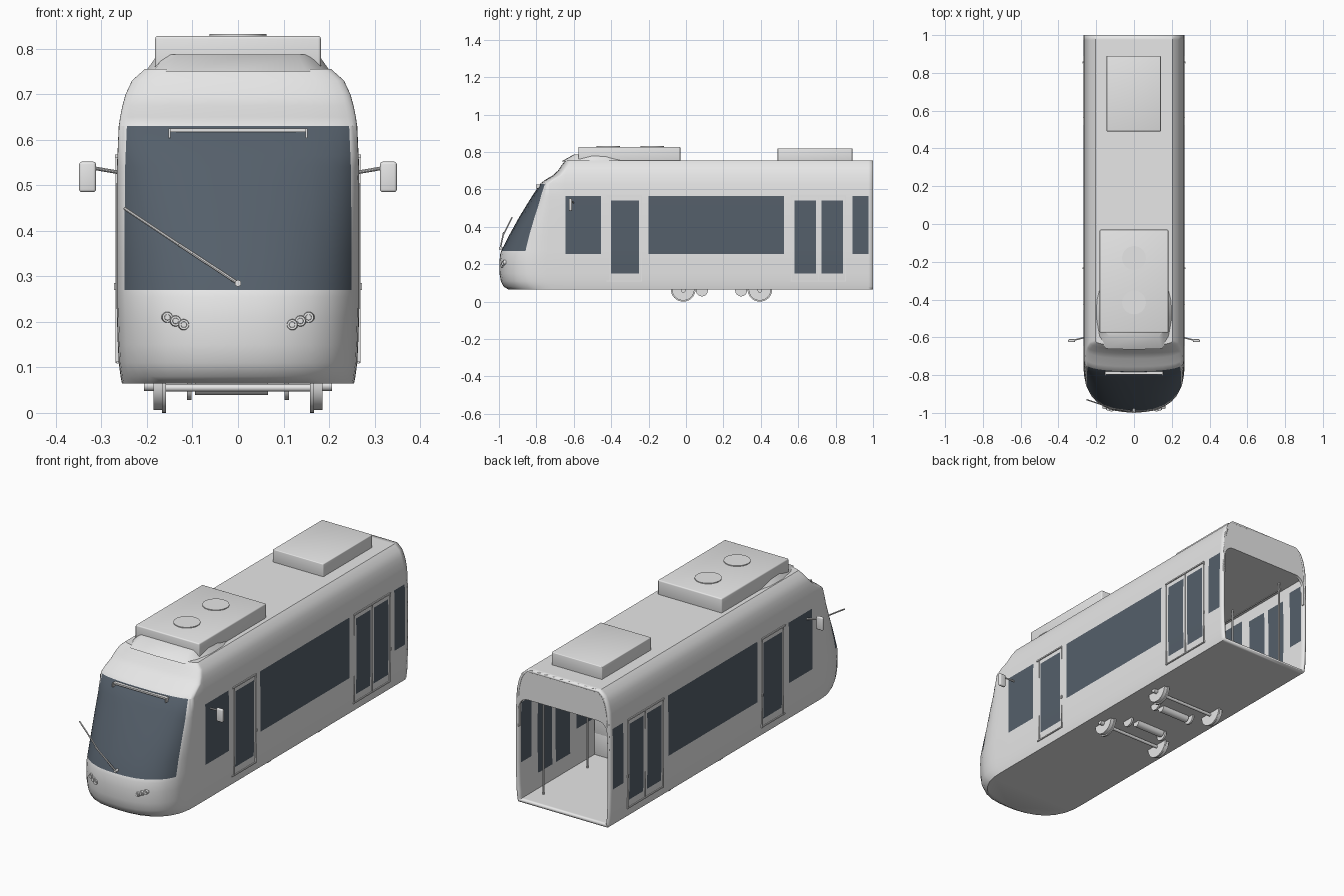
import bpy, bmesh, math
from mathutils import Vector, Matrix

cube = bpy.data.objects.get("Cube")
if cube:
    bpy.data.objects.remove(cube, do_unlink=True)


def material(name, rgb):
    m = bpy.data.materials.new(name)
    m.use_nodes = True
    m.diffuse_color = (*rgb, 1)
    for node in m.node_tree.nodes:
        if node.type == 'BSDF_PRINCIPLED':
            node.inputs["Base Color"].default_value = (*rgb, 1)
    return m


GREY = material("light grey", (0.8, 0.8, 0.8))
GLASS = material("dark blue glass", (0.09, 0.115, 0.145))


def finish(name, bm, mats=(GREY,)):
    bmesh.ops.recalc_face_normals(bm, faces=bm.faces[:])
    me = bpy.data.meshes.new(name)
    bm.to_mesh(me)
    bm.free()
    for m in mats:
        me.materials.append(m)
    me.shade_smooth()
    me.set_sharp_from_angle(angle=math.radians(35))
    ob = bpy.data.objects.new(name, me)
    bpy.context.scene.collection.objects.link(ob)
    return ob


def box(name, lo, hi, bevel=0.0):
    lo, hi = Vector(lo), Vector(hi)
    size = [abs(c) for c in hi - lo]
    bm = bmesh.new()
    mat = Matrix.Translation((lo + hi) / 2) @ Matrix.Diagonal((*size, 1))
    bmesh.ops.create_cube(bm, size=1, matrix=mat)
    if bevel:
        bmesh.ops.bevel(bm, geom=bm.edges[:], offset=bevel, segments=3,
                        profile=0.5, affect='EDGES')
    return finish(name, bm)


def rod(name, a, b, r, r2=None, cut_z=None, sides=24):
    a, b = Vector(a), Vector(b)
    rot = (b - a).to_track_quat('Z', 'Y').to_matrix().to_4x4()
    bm = bmesh.new()
    bmesh.ops.create_cone(bm, cap_ends=True, segments=sides, radius1=r,
                          radius2=r if r2 is None else r2, depth=(b - a).length,
                          matrix=Matrix.Translation((a + b) / 2) @ rot)
    if cut_z is not None:
        bmesh.ops.bisect_plane(bm, geom=bm.verts[:] + bm.edges[:] + bm.faces[:],
                               plane_co=(0, 0, cut_z), plane_no=(0, 0, 1),
                               clear_outer=True)
    return finish(name, bm)


def loft(name, lower, upper):
    """Closed solid between two matching outlines."""
    bm = bmesh.new()
    lo = [bm.verts.new(p) for p in lower]
    up = [bm.verts.new(p) for p in upper]
    n = len(lo)
    for i in range(n):
        j = (i + 1) % n
        bm.faces.new((lo[i], lo[j], up[j], up[i]))
    bm.faces.new(lo[::-1])
    bm.faces.new(up)
    return finish(name, bm)


# Body shell: rows of height, half width, nose position and nose rounding depth
ROWS = [(.065, .255, -.95, .24), (.08, .258, -.975, .25), (.11, .262, -.99, .25),
        (.15, .264, -.997, .25), (.21, .266, -.998, .25), (.255, .267, -.993, .25),
        (.27, .267, -.988, .25), (.35, .267, -.948, .21), (.45, .267, -.893, .16),
        (.54, .266, -.838, .11), (.565, .265, -.822, .09), (.63, .262, -.78, .05),
        (.65, .259, -.755, .05), (.675, .254, -.712, .05), (.70, .247, -.685, .04),
        (.73, .233, -.665, .04), (.755, .205, -.645, .03)]
# Side glass: rear edge, front edge, bottom, top
PANES = [(.975, .89, .255, .565), (.84, .725, .15, .54), (.695, .58, .15, .54),
         (.525, -.20, .255, .565), (-.25, -.40, .15, .54), (-.455, -.645, .255, .565)]
STATIONS = [1.0] + [y for p in PANES for y in p[:2]]
RATIOS = [1, .997, .985, .96, .932, .85, .75, .6, .4, .2, 0]
POWER = 2.5


def nose_y(u, f, d):
    return f + d * (1 - (1 - u ** POWER) ** (1 / POWER))


def outline(z, w, f, d):
    half = [(w, max(y, f + d + .01), z) for y in STATIONS]
    half += [(w * u, nose_y(u, f, d), z) for u in RATIOS]
    return half + [(-x, y, zz) for x, y, zz in half[-2::-1]]


def is_glass(c):
    if c.y < -.66:
        return False
    return any(a > c.y > b and lo < c.z < hi for a, b, lo, hi in PANES)


bm = bmesh.new()
grid = [[bm.verts.new(p) for p in outline(*r)] for r in ROWS]
count = len(grid[0])
first = len(STATIONS) + RATIOS.index(.932)
for k in range(len(grid) - 1):
    for i in range(count - 1):
        face = bm.faces.new((grid[k][i], grid[k][i + 1],
                             grid[k + 1][i + 1], grid[k + 1][i]))
        z = face.calc_center_median().z
        windscreen = first <= i < count - 1 - first and .27 < z < .63
        straight = min(i, count - 2 - i) < len(STATIONS) - 1
        if windscreen or (straight and is_glass(face.calc_center_median())):
            face.material_index = 1
bm.faces.new(grid[0][::-1])
bm.faces.new(grid[-1])
body = finish("body_shell", bm, (GREY, GLASS))
wall = body.modifiers.new("wall", 'SOLIDIFY')
wall.thickness = 0.012
wall.offset = -1

# Rear bulkhead arch and ceiling
arch = [(w - .001, z) for z, w, f, d in ROWS if z >= .45]
arch += [(-x, z) for x, z in arch[::-1]]
corner = [(.20 + .05 * math.cos(t * math.pi / 12), .55 + .05 * math.sin(t * math.pi / 12))
          for t in range(7)]
inner = [(.25, .45)] + corner
arch += [(-x, z) for x, z in inner] + inner[::-1]
loft("rear_bulkhead", [(x, .985, z) for x, z in arch], [(x, 1, z) for x, z in arch])
box("ceiling", (-.252, -.6, .60), (.252, .99, .61))
box("cab_partition", (-.252, -.44, .075), (.252, -.43, .60))

# Roof fairing and equipment boxes
half = [(0, -.665), (.15, -.66), (.185, -.6), (.203, -.5), (.2, -.4), (.185, -.34)]
plan = half + [(-x, y) for x, y in half[:0:-1]]
loft("roof_fairing", [(x, y, .75) for x, y in plan],
     [(x * .87, -.5 + (y + .5) * .6, .787) for x, y in plan])
box("front_roof_box", (-.182, -.575, .75), (.182, -.03, .828), .006)
box("rear_roof_box", (-.145, .49, .75), (.142, .89, .82), .004)
for n, y in enumerate((-.415, -.18)):
    rod(f"roof_fan_{n + 1}", (0, y, .82), (0, y, .832), .063, sides=32)

# Windscreen wiper and sign frame
rod("wiper_arm", (0, -.993, .285), (-.13, -.975, .37), .004, sides=8)
rod("wiper_blade", (-.10, -.98, .35), (-.25, -.93, .45), .0035, sides=8)
rod("wiper_pivot", (0, -1, .285), (0, -.97, .285), .007)
box("sign_frame_top", (-.152, -.797, .617), (.152, -.78, .625))

for side, s in (("left", 1), ("right", -1)):
    box(f"sign_frame_end_{side}", (s * .148, -.803, .604), (s * .153, -.78, .625))

    # Headlamp clusters
    for n in range(3):
        x, z = .155 - .018 * n, .21 - .008 * n
        y = nose_y(x / .266, -.998, .25)
        rod(f"headlamp_ring_{side}_{n + 1}", (s * x, y + .015, z),
            (s * x, y - .006, z), .014, .011)
        rod(f"headlamp_lens_{side}_{n + 1}", (s * x, y, z),
            (s * x, y - .009, z), .008, .006)

    # Mirrors
    rod(f"mirror_arm_{side}", (s * .26, -.60, .528), (s * .33, -.618, .54), .004, sides=10)
    box(f"mirror_{side}", (s * .312, -.626, .485), (s * .349, -.61, .552), .006)

    # Door rails, posts and handles
    for door, a, b, posts in (("front", -.425, -.235, (-.41, -.238)),
                              ("rear", .56, .855, (.565, .71, .853))):
        box(f"{door}_door_top_rail_{side}", (s * .26, a, .561), (s * .2705, b, .568))
        box(f"{door}_door_sill_{side}", (s * .255, a, .108), (s * .267, b, .114))
        for n, y in enumerate(posts):
            box(f"{door}_door_post_{side}_{n + 1}",
                (s * .26, y - .002, .11), (s * .2695, y + .002, .565))
        box(f"{door}_door_button_{side}", (s * .262, b - .004, .27),
            (s * .272, b + .004, .285))

    # Interior benches and grab poles
    for n, y in enumerate((-.05, .22)):
        box(f"bench_{side}_{n + 1}", (s * .14, y, .07), (s * .25, y + .17, .19), .006)
        box(f"bench_back_{side}_{n + 1}", (s * .14, y + .15, .18),
            (s * .25, y + .17, .32), .006)
    for n, y in enumerate((.885, .53, -.22)):
        rod(f"grab_pole_{side}_{n + 1}", (s * .19, y, .07), (s * .19, y, .60), .005, sides=10)
    rod(f"grab_rail_{side}", (s * .19, -.4, .56), (s * .19, .9, .56), .004, sides=10)

    # Wheels with flanges and brake discs
    for n, y in enumerate((-.015, .395)):
        tag = f"{side}_{n + 1}"
        rod(f"wheel_{tag}", (s * .165, y, .066), (s * .186, y, .066), .06, cut_z=.07, sides=40)
        rod(f"wheel_flange_{tag}", (s * .158, y, .066), (s * .167, y, .066), .066,
            cut_z=.07, sides=40)
        rod(f"axle_box_{tag}", (s * .185, y, .06), (s * .207, y, .06), .012, cut_z=.07)
        inward = .1 if n == 0 else -.1
        rod(f"brake_disc_{tag}", (s * .102, y + inward, .06), (s * .112, y + inward, .06),
            .032, cut_z=.07)

# Axles and motors
for n, (y, motor) in enumerate(((-.015, .095), (.395, .285))):
    rod(f"axle_{n + 1}", (-.16, y, .055), (.16, y, .055), .008, cut_z=.07, sides=16)
    rod(f"motor_{n + 1}", (-.095, motor, .06), (.066, motor, .06), .021, cut_z=.07)
